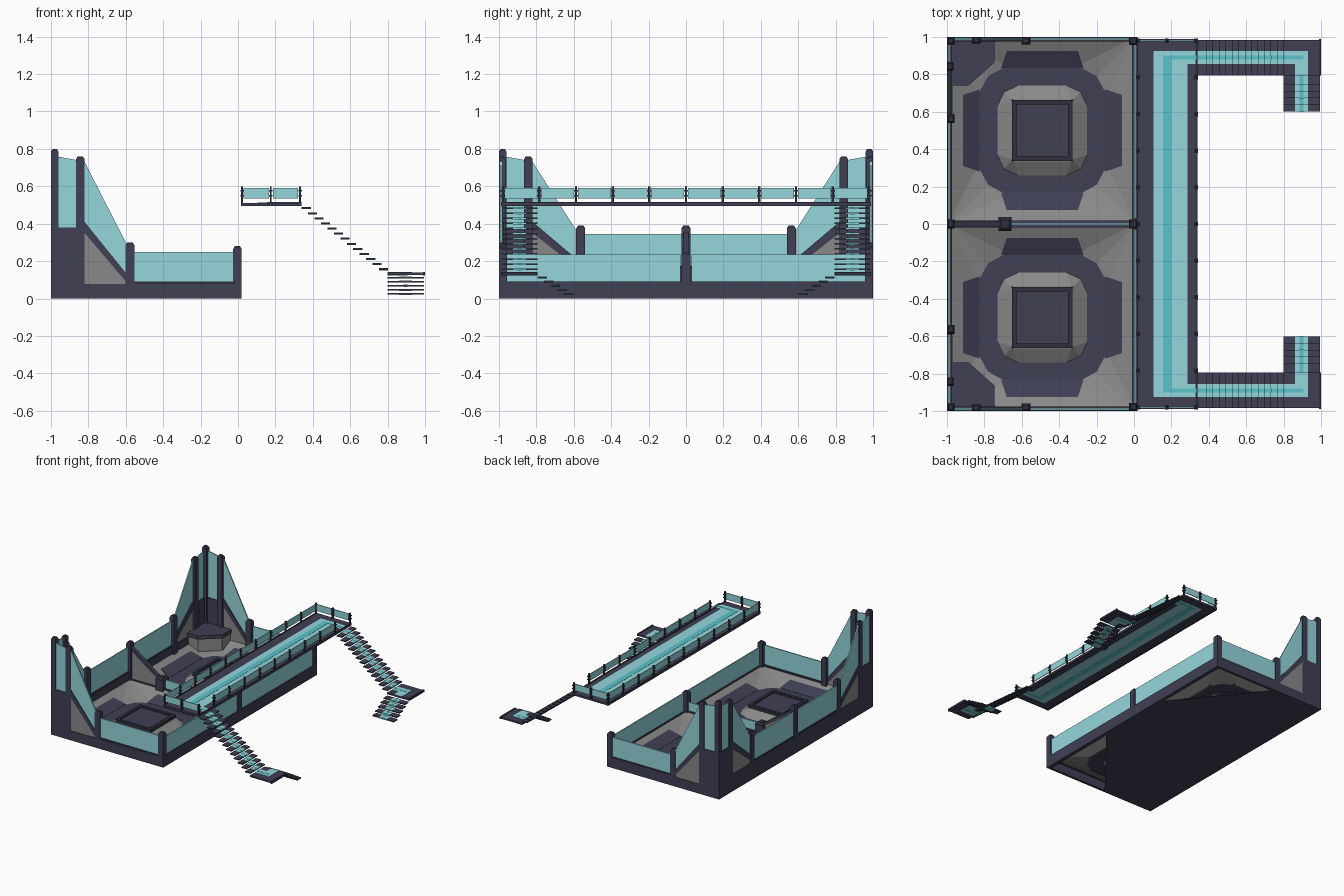
import bpy, bmesh, math
from mathutils import Vector

if "Cube" in bpy.data.objects:
    bpy.data.objects.remove(bpy.data.objects["Cube"])


def material(name, rgba):
    m = bpy.data.materials.new(name)
    m.diffuse_color = rgba
    m.use_nodes = True
    m.node_tree.nodes["Principled BSDF"].inputs["Base Color"].default_value = m.diffuse_color
    return m


DARK = material("dark_panel", (0.05, 0.05, 0.09, 1))
TRIM = material("dark_trim", (0.03, 0.03, 0.05, 1))
GREY = material("grey_floor", (0.25, 0.25, 0.25, 1))
GLASS = material("teal_glass", (0.3, 0.68, 0.72, 0.6))
GLOW = material("teal_strip", (0.1, 0.55, 0.6, 1))
RUST = material("rust_line", (0.08, 0.05, 0.05, 1))


def make(name, bm, mats):
    bmesh.ops.recalc_face_normals(bm, faces=bm.faces[:])
    me = bpy.data.meshes.new(name)
    bm.to_mesh(me)
    bm.free()
    for m in mats:
        me.materials.append(m)
    ob = bpy.data.objects.new(name, me)
    bpy.context.collection.objects.link(ob)
    return ob


def slab(name, pts, vec, mat):
    """Extrude a planar outline along a vector."""
    bm = bmesh.new()
    f = bm.faces.new([bm.verts.new(p) for p in pts])
    ext = bmesh.ops.extrude_face_region(bm, geom=[f])
    bmesh.ops.translate(bm, vec=Vector(vec),
                        verts=[v for v in ext["geom"] if isinstance(v, bmesh.types.BMVert)])
    return make(name, bm, [mat])


def box(name, x0, x1, y0, y1, z0, z1, mat):
    return slab(name, [(x0, y0, z0), (x1, y0, z0), (x1, y1, z0), (x0, y1, z0)], (0, 0, z1 - z0), mat)


def loft(name, cx, cy, rings, mats):
    """Stack of chamfered-square rings (half size, flat half width, corner, z, material)."""
    bm = bmesh.new()
    prev = None
    for h, a, c, z, mi in rings:
        loop = []
        for q in range(4):
            k, s = round(math.cos(q * math.pi / 2)), round(math.sin(q * math.pi / 2))
            for x, y in ((h, -a), (h, a), (c, c)):
                loop.append(bm.verts.new((cx + x * k - y * s, cy + x * s + y * k, z)))
        if prev:
            for i in range(12):
                j = (i + 1) % 12
                bm.faces.new((prev[i], prev[j], loop[j], loop[i])).material_index = mi
        prev = loop
    bm.faces.new(prev).material_index = rings[-1][4]
    return make(name, bm, mats)


def post(name, x, y, w, d, z0, z1):
    """Post with a tapered cap."""
    box(name, x - w / 2, x + w / 2, y - d / 2, y + d / 2, z0, z1 - 0.015, DARK)
    bm = bmesh.new()
    lo = [bm.verts.new((x + i * w / 2, y + j * d / 2, z1 - 0.015)) for i, j in ((-1, -1), (1, -1), (1, 1), (-1, 1))]
    hi = [bm.verts.new((x + i * w * .3, y + j * d * .3, z1)) for i, j in ((-1, -1), (1, -1), (1, 1), (-1, 1))]
    bm.faces.new(hi)
    for i in range(4):
        bm.faces.new((lo[i], lo[i - 1], hi[i - 1], hi[i]))
    make(name + "_cap", bm, [TRIM])


# Hollow base: underside sheet with open front corners, and the outer walls
under = [(-1, -1), (-0.55, -1), (0.02, -0.3), (0.02, 0.3), (-0.55, 1), (-1, 1)]
slab("underside", [(x, y, 0) for x, y in under], (0, 0, 0.004), DARK)
box("front_base", -0.01, 0.02, -1, 1, 0, 0.09, DARK)
box("back_base", -1, -0.975, -1, 1, 0, 0.14, DARK)
box("back_base_trim", -0.998, -0.972, -0.58, 0.58, 0.14, 0.15, TRIM)

for s in (1, -1):
    box("side_base", -1, 0.02, s - 0.02 * (s > 0), s + 0.02 * (s < 0), 0, 0.078, DARK)

    # Sunken arena floor with dark ring and central mound
    cy = 0.5 * s
    loft("arena_floor", -0.49, cy, [
        (0.482, 0.46, 0.482, 0.082, 0), (0.345, 0.19, 0.29, 0.02, 0),
        (0.24, 0.13, 0.205, 0.02, 1), (0.165, 0.155, 0.165, 0.065, 0)], [GREY, DARK])
    box("pad", -0.65, -0.33, cy - 0.16, cy + 0.16, 0.05, 0.077, DARK)
    box("pad_line", -0.62, -0.36, cy - 0.13, cy + 0.13, 0.075, 0.079, RUST)
    box("pad_centre", -0.615, -0.365, cy - 0.125, cy + 0.125, 0.075, 0.081, DARK)
    for e in (-1, 1):
        box("pad_rim_x", -0.49 + e * .15 - .012, -0.49 + e * .15 + .012, cy - .162, cy + .162, .055, .09, TRIM)
        box("pad_rim_y", -0.652, -0.328, cy + e * .15 - .012, cy + e * .15 + .012, .055, .09, TRIM)
    for q in range(4):
        k, t = round(math.cos(q * math.pi / 2)), round(math.sin(q * math.pi / 2))
        tab = [(0.335, -0.22, .016), (0.425, -0.19, .057), (0.425, 0.19, .057), (0.335, 0.22, .016)]
        slab("ring_tab", [(-0.49 + x * k - y * t, cy + x * t + y * k, z) for x, y, z in tab], (0, 0, 0.006), DARK)

    # Corner pedestal
    foot = [(-0.98, .98), (-0.98, .75), (-0.89, .75), (-0.755, .87), (-0.755, .98)]
    slab("pedestal", [(x, y * s, 0.04) for x, y in foot], (0, 0, 0.105), GREY)
    top = [(-0.98, .98), (-0.98, .74), (-0.885, .74), (-0.745, .865), (-0.745, .98)]
    slab("pedestal_top", [(x, y * s, 0.145) for x, y in top], (0, 0, 0.03), DARK)

    # Side wall (y = +-1) and back wall (x = -1): outline is (distance along wall, height)
    def side(name, pts, mat, t=0.02, inset=0.0):
        slab(name, [(-1 + u, s * (1 - inset), z) for u, z in pts], (0, -s * t, 0), mat)

    def back(name, pts, mat, t=0.02, inset=0.0):
        slab(name, [(-1 + inset, s * (1 - u), z) for u, z in pts], (t, 0, 0), mat)

    for wall, n, d in ((side, "side", 0.0), (back, "back", 0.09)):
        wall(n + "_tower_wall", [(0, 0.07), (.18, 0.07), (.18, .38), (0, .38)], DARK, 0.025)
        wall(n + "_tower_glass", [(.03, .375), (.14, .375), (.14, .74), (.03, .76)], GLASS, 0.01, 0.006)
        wall(n + "_buttress", [(.18, .07), (.41, .07), (.41, .1 + d), (.18, .38)], GREY, 0.014, 0.004)
        wall(n + "_buttress_rail", [(.18, .35), (.41, .08 + d), (.41, .125 + d), (.18, .41)], DARK, 0.025)
        wall(n + "_slope_glass", [(.18, .40), (.41, .12 + d), (.41, .28 + d), (.18, .73)], GLASS, 0.01, 0.006)
    side("side_kerb", [(.44, .07), (1.0, .07), (1.0, .092), (.44, .092)], TRIM, 0.025)
    side("side_glass", [(.445, .09), (.975, .09), (.975, .25), (.445, .25)], GLASS, 0.01, 0.006)
    back("back_glass", [(.445, .145), (.98, .145), (.98, .345), (.445, .345)], GLASS, 0.01, 0.006)
    box("front_glass", 0, 0.01, min(.03 * s, .975 * s), max(.03 * s, .975 * s), 0.085, 0.235, GLASS)

    # Wall posts
    post("corner_post", -0.98, 0.98 * s, 0.04, 0.04, 0.07, 0.8)
    post("side_tower_post", -0.843, 0.983 * s, 0.046, 0.034, 0.07, 0.76)
    post("back_tower_post", -0.983, 0.843 * s, 0.034, 0.046, 0.07, 0.76)
    post("side_post", -0.578, 0.98 * s, 0.048, 0.04, 0.07, 0.3)
    post("back_post", -0.98, 0.563 * s, 0.04, 0.048, 0.07, 0.39)
    post("front_post", -0.003, 0.978 * s, 0.046, 0.044, 0.07, 0.28)

# Dividing wall between the two arenas
post("divider_back_post", -0.98, 0, 0.04, 0.048, 0.07, 0.39)
post("divider_mid_post", -0.69, 0, 0.07, 0.075, 0.03, 0.18)
post("divider_front_post", -0.003, 0, 0.046, 0.05, 0, 0.245)
div = [(-0.98, .04), (-0.69, .04), (-0.69, .14), (-0.96, .34), (-0.98, .34)]
slab("divider_panel", [(x, -0.008, z) for x, z in div], (0, 0.016, 0), GREY)
rail = [(-0.96, .35), (-0.96, .32), (-0.69, .13), (-0.69, .16)]
slab("divider_rail", [(x, -0.014, z) for x, z in rail], (0, 0.028, 0), DARK)
box("divider_kerb", -0.98, 0, -0.018, 0.018, 0.0, 0.09, DARK)
box("divider_glass", -0.66, -0.02, -0.005, 0.005, 0.09, 0.16, GLASS)

# Raised walkway with inlaid strips
box("walkway", 0.015, 0.34, -0.99, 0.99, 0.496, 0.512, DARK)
box("walkway_strip", 0.105, 0.285, -0.925, 0.925, 0.495, 0.514, GLASS)
box("walkway_strip_core", 0.155, 0.2, -0.9, 0.9, 0.494, 0.5155, GLOW)
for x in (0.02, 0.335):
    box("walkway_edge", x - 0.005, x + 0.005, -0.99, 0.99, 0.494, 0.515, TRIM)


def rail_post(x, y):
    box("rail_post", x - .005, x + .005, y - .006, y + .006, 0.51, 0.598, TRIM)
    for z in (0.55, 0.575):
        box("rail_clamp", x - .009, x + .009, y - .012, y + .012, z - .004, z + .004, TRIM)


# Walkway railings
for x, n in ((0.022, 5), (0.332, 4)):
    for i in range(-n, n + 1):
        rail_post(x, i * 0.196)
        if i < n:
            box("rail_glass", x - .003, x + .003, i * .196 + .01, (i + 1) * .196 - .01, 0.535, 0.59, GLASS)

for s in (1, -1):
    def sbox(name, x0, x1, y0, y1, z0, z1, mat):
        box(name, x0, x1, min(y0 * s, y1 * s), max(y0 * s, y1 * s), z0, z1, mat)

    for x in (0.175, 0.332):
        rail_post(x, 0.98 * s)
        sbox("end_rail_glass", x - 0.145, x - 0.01, 0.977, 0.983, 0.535, 0.59, GLASS)
    sbox("walkway_strip_end", 0.285, 0.335, 0.855, 0.925, 0.495, 0.514, GLASS)
    sbox("walkway_core_end", 0.2, 0.335, 0.88, 0.9, 0.494, 0.5155, GLOW)

    # Long stair down to the landing
    for i in range(13):
        x, z = 0.34 + i * 0.0345, 0.483 - i * 0.0272
        sbox("stair_tread", x, x + 0.048, 0.795, 0.985, z - .004, z + .004, DARK)
        sbox("stair_strip", x, x + 0.0485, 0.855, 0.925, z - .005, z + .005, GLASS)
        sbox("stair_core", x, x + 0.049, 0.88, 0.9, z - .0055, z + .0055, GLOW)

    # Landing with turning strip
    sbox("landing", 0.8, 0.995, 0.795, 0.985, 0.126, 0.14, DARK)
    sbox("landing_strip_a", 0.8, 0.93, 0.855, 0.925, 0.125, 0.1415, GLASS)
    sbox("landing_strip_b", 0.86, 0.93, 0.795, 0.855, 0.125, 0.1415, GLASS)
    sbox("landing_core", 0.8, 0.905, 0.88, 0.9, 0.124, 0.1425, GLOW)
    sbox("landing_edge", 0.988, 1.0, 0.795, 0.99, 0.124, 0.143, TRIM)

    # Short stair down to the ground
    for i in range(5):
        y, z = 0.795 - i * 0.036, 0.112 - i * 0.0218
        sbox("lower_tread", 0.8, 0.995, y - 0.05, y, z - .004, z + .004, DARK)
        sbox("lower_strip", 0.86, 0.93, y - 0.0505, y, z - .005, z + .005, GLASS)
        sbox("lower_core", 0.885, 0.905, y - 0.051, y, z - .0055, z + .0055, GLOW)
